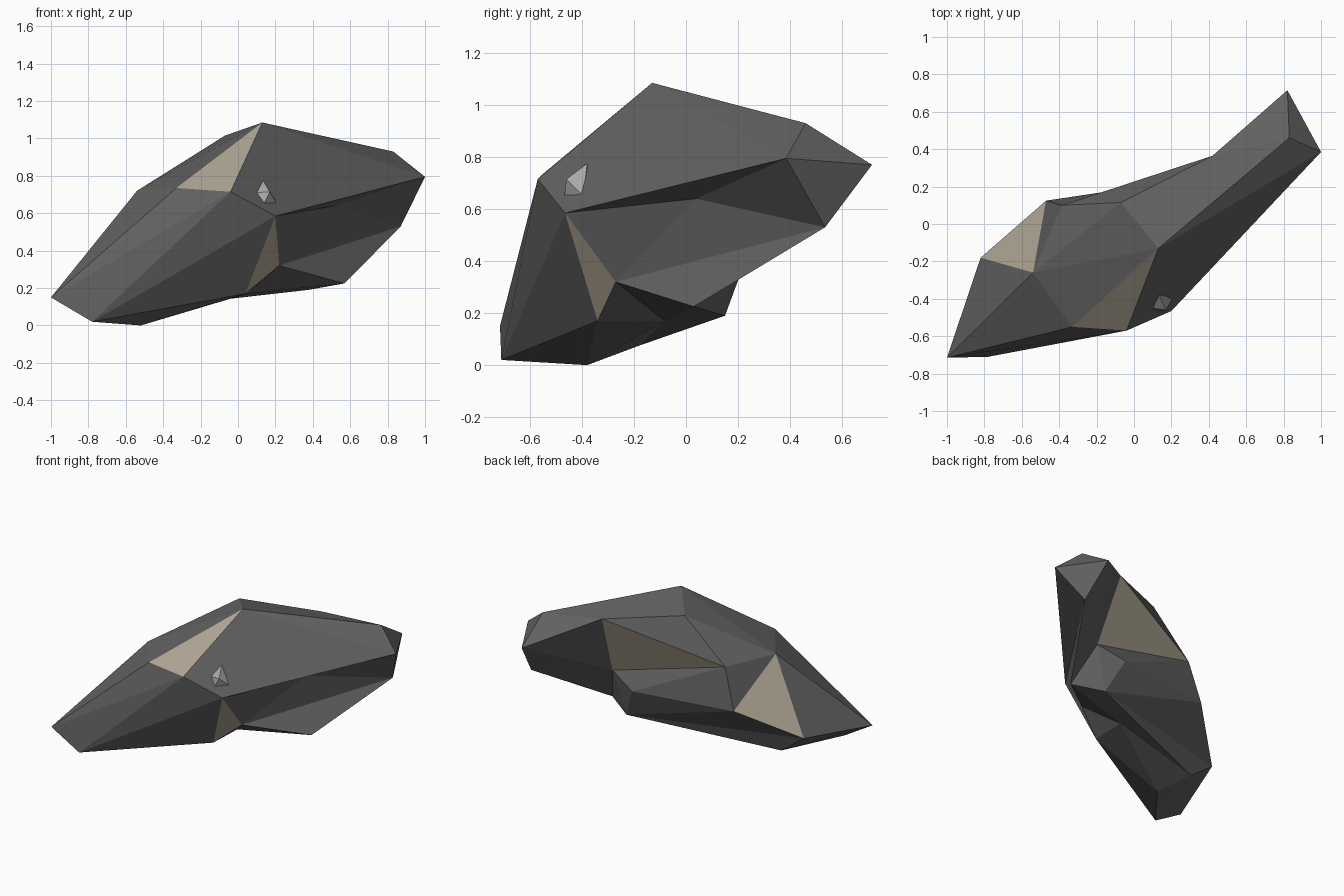
import bpy, bmesh

if "Cube" in bpy.data.objects:
    bpy.data.objects.remove(bpy.data.objects["Cube"])


def material(name, rgb):
    m = bpy.data.materials.new(name)
    m.diffuse_color = (*rgb, 1)
    m.use_nodes = True
    m.node_tree.nodes["Principled BSDF"].inputs["Base Color"].default_value = m.diffuse_color
    return m


def finish(bm, name, mats=()):
    bmesh.ops.recalc_face_normals(bm, faces=bm.faces)
    me = bpy.data.meshes.new(name)
    bm.to_mesh(me)
    bm.free()
    for m in mats:
        me.materials.append(m)
    ob = bpy.data.objects.new(name, me)
    bpy.context.collection.objects.link(ob)
    return ob


# Corners of the boulder, grouped by region
low_end = dict(A=(-1, -.715, .15), B=(-.78, -.71, .02), C=(-.52, -.38, 0),
               R=(-.82, -.18, .21), T=(-.64, -.18, .075))
crown = dict(D=(-.54, -.26, .72), E=(-.07, .115, 1.015), F=(.13, -.13, 1.085),
             G=(-.33, -.55, .735), H=(-.04, -.57, .715), I=(.2, -.465, .585))
back = dict(S=(-.47, .125, .43), U=(.42, .365, .955), V=(-.385, .1, .72),
            W=(.27, .235, .42), X=(.465, .18, .5))
high_end = dict(J=(.83, .46, .93), K=(1, .385, .795), L=(.82, .715, .77),
                M=(.87, .535, .53), Y=(.52, .04, .64))
belly = dict(N=(.57, .03, .225), O=(.22, -.27, .32), P=(.04, -.34, .17),
             Q=(.05, -.08, .17), Z=(.374, .15, .19))

# Facets fan out from a hub corner (first letter) along its rim
fans = ("DAGFEVSRA", "FGHIKJE", "ULJEVXL", "AGHBTR", "PIBCQOI", "BHI", "BTC",
        "YIKMOI", "LJKMX", "NOMXZQO", "ZXWSRTQ", "QCT", "WXVS")
# Facets of paler exposed stone
pale = {frozenset(f) for f in ("FGH", "DSR", "PIO", "UVX")}

bm = bmesh.new()
corner = {k: bm.verts.new(p)
          for part in (low_end, crown, back, high_end, belly)
          for k, p in part.items()}
for hub, *rim in fans:
    for a, b in zip(rim, rim[1:]):
        face = bm.faces.new([corner[c] for c in (hub, a, b)])
        face.material_index = int(frozenset((hub, a, b)) in pale)
finish(bm, "boulder", (material("dark_stone", (.12, .12, .12)),
                       material("pale_stone", (.42, .37, .29))))

# Small loose chip standing on the front face
bm = bmesh.new()
for p in ((.135, -.38, .775), (.1, -.45, .71), (.14, -.467, .655),
          (.21, -.395, .65), (.17, -.46, .715), (.14, -.37, .69)):
    bm.verts.new(p)
bmesh.ops.convex_hull(bm, input=bm.verts)
finish(bm, "stone_chip", (material("chip_grey", (.4, .4, .4)),))
